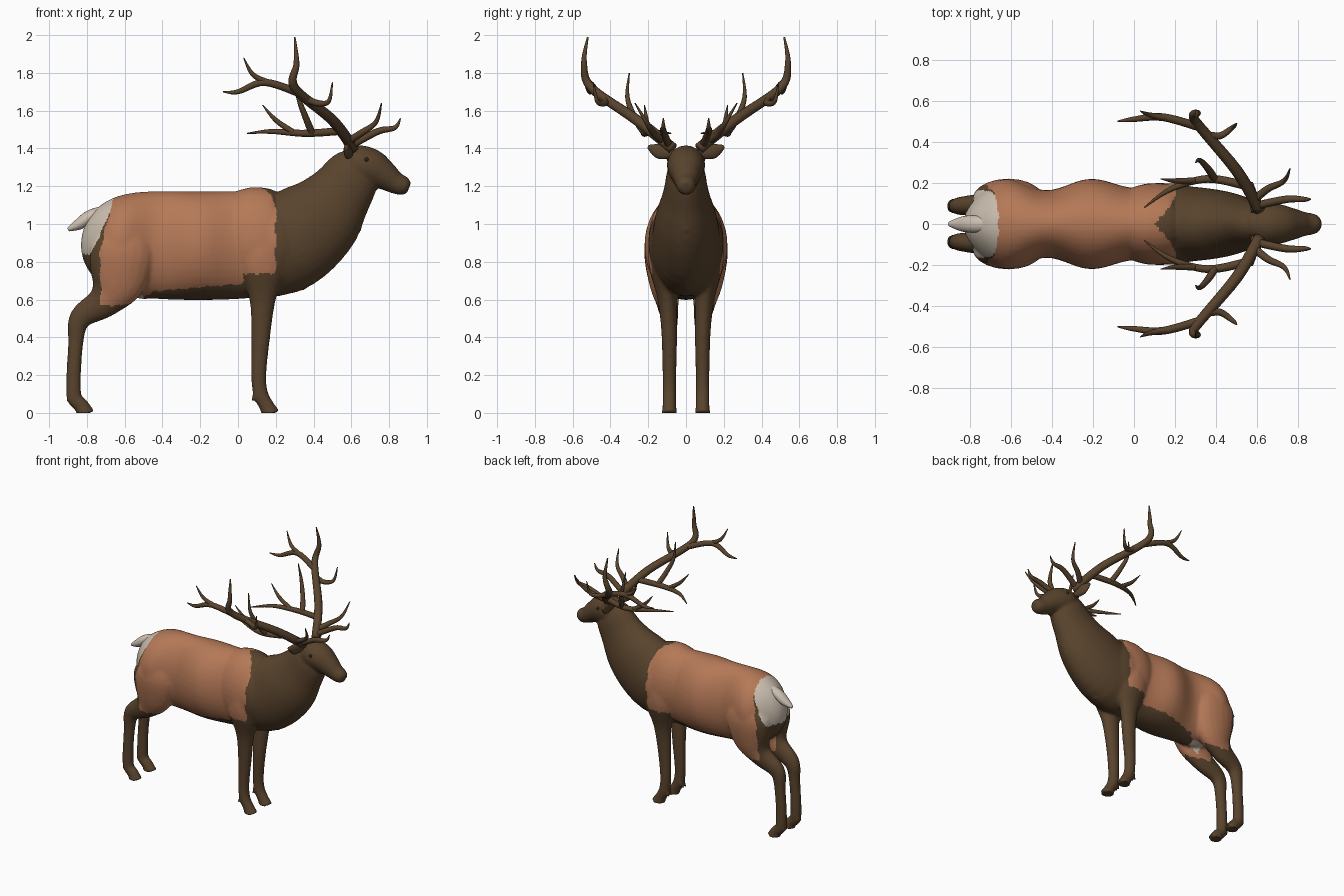
import bpy, bmesh, math
from mathutils import Vector

cube = bpy.data.objects.get("Cube")
if cube:
    bpy.data.objects.remove(cube)


def material(name, *rgb):
    mat = bpy.data.materials.new(name)
    mat.use_nodes = True
    mat.diffuse_color = (*rgb, 1)
    shader = mat.node_tree.nodes["Principled BSDF"]
    shader.inputs["Base Color"].default_value = (*rgb, 1)
    return mat


dark = material("dark_brown", .1, .057, .026)
tan = material("reddish_tan", .46, .19, .095)
cream = material("cream", .6, .52, .43)
black = material("eye_black", .03, .018, .01)


def clamp(value):
    return max(0, min(1, value))


def spline(points, steps):
    """Catmull-Rom curve through points of any dimension."""
    curve = []
    last = len(points) - 1
    for i in range(last):
        before, start, end, after = (points[max(0, min(last, i + k))] for k in (-1, 0, 1, 2))
        for step in range(steps):
            t = step / steps
            curve.append([q + t / 2 * (r - p + t * (2*p - 5*q + 4*r - s + t * (3*(q - r) + s - p)))
                          for p, q, r, s in zip(before, start, end, after)])
    return curve + [list(points[last])]


def tube(bm, points, side=1, axis=(0, 1, 0), segments=20, steps=5):
    """Loft of ellipses; each point holds x, y, z, half width, half height."""
    path = spline(points, steps)
    centres = [Vector((x, y * side, z)) for x, y, z, width, height in path]
    rings = []
    for i, centre in enumerate(centres):
        following = centres[min(i + 1, len(centres) - 1)]
        tangent = (following - centres[max(i - 1, 0)]).normalized()
        across = Vector(axis)
        across = (across - tangent * across.dot(tangent)).normalized()
        up = across.cross(tangent)
        width, height = (max(radius, .002) for radius in path[i][-2:])
        ring = []
        for k in range(segments):
            angle = math.tau * k / segments
            offset = across * width * math.cos(angle) + up * height * math.sin(angle)
            ring.append(bm.verts.new(centre + offset))
        rings.append(ring)
    for low, high in zip(rings, rings[1:]):
        for k in range(segments):
            bm.faces.new((low[k - 1], low[k], high[k], high[k - 1]))
    bm.faces.new(rings[0])
    bm.faces.new(rings[-1])


def finish(bm, name, *materials):
    bmesh.ops.recalc_face_normals(bm, faces=bm.faces[:])
    mesh = bpy.data.meshes.new(name)
    bm.to_mesh(mesh)
    bm.free()
    obj = bpy.data.objects.new(name, mesh)
    bpy.context.collection.objects.link(obj)
    for mat in materials:
        mesh.materials.append(mat)
    for face in mesh.polygons:
        face.use_smooth = True
    return obj


def midline(ratio, *points):
    """Sections on the centre plane, width set by a ratio of the height."""
    return [(x, 0, z, height * ratio, height) for x, z, height in points]


def limb(*points):
    """Leg sections: flatter where they are large, wider apart above the knee."""
    return [(x, .088 + .037 * clamp(3 * z - 1.5), z, .018 + .46 * depth, depth)
            for x, z, depth in points]


# Torso: barrel with swelling haunches, ribs and shoulders
bm = bmesh.new()
barrel = []
slices = 30
for i in range(slices + 1):
    u = -math.cos(math.pi * i / slices)
    x = .62 * u - .21
    swell = .195 + (.02 - .025 * x) * math.cos(math.tau * (x + .2) / .44)
    barrel.append((x, 0, .885 + .03 * u * u, swell * math.sqrt(max(0, 1 - u ** 6)),
                   .287 * math.sqrt(max(0, 1 - u ** 4))))
tube(bm, barrel, segments=40, steps=2)

# Neck and head
tube(bm, midline(.69, (-.1, .9, .2), (.06, .91, .285), (.24, .9, .27), (.42, 1.02, .235),
                 (.54, 1.16, .175), (.62, 1.28, .14), (.66, 1.32, .08)), segments=36)
tube(bm, midline(.98, (.55, 1.34, .06), (.62, 1.32, .1), (.7, 1.3, .1), (.77, 1.26, .08),
                 (.83, 1.22, .06), (.88, 1.2, .05), (.905, 1.19, .03)))

# Shaggy mane tufts down the throat
tufts = 9
for i in range(tufts):
    f = i / (tufts - 1)
    x, z = .65 - .31 * f * f, 1.1 - .41 * f
    tube(bm, midline(1, (x - .08, z + .08, .04), (x - .01, z, .035), (x + .01, z - .04, .01)))

# Groin sheath
tube(bm, midline(1, (-.6, .68, .04), (-.5, .64, .04), (-.44, .62, .01)))

# Legs with thighs, shoulders and hooves
hind_leg = limb((-.6, 1, .1), (-.61, .86, .17), (-.64, .7, .15), (-.71, .59, .09), (-.835, .5, .06),
                (-.86, .36, .04), (-.87, .1, .04), (-.83, .04, .04), (-.805, -.01, .05))
front_leg = limb((.1, 1, .1), (.13, .8, .13), (.13, .6, .07), (.12, .4, .05), (.11, .2, .04),
                 (.12, .1, .04), (.15, .04, .04), (.175, -.01, .05))
for side in (1, -1):
    for leg, heel in ((hind_leg, -.88), (front_leg, .1)):
        tube(bm, leg, side)
        for y in (.07, .1):
            tube(bm, [(heel, y, .11, .02, .02), (heel - .03, y, .06, .005, .005)], side, segments=8)

# Fuse the volumes into one skin
rough = finish(bm, "rough_body")
remesh = rough.modifiers.new("fuse", 'REMESH')
remesh.mode = 'VOXEL'
remesh.voxel_size = .0105
relax = rough.modifiers.new("relax", 'SMOOTH')
relax.iterations = 5
graph = bpy.context.evaluated_depsgraph_get()
fused = bpy.data.meshes.new_from_object(rough.evaluated_get(graph))
bpy.data.objects.remove(rough)
bm = bmesh.new()
bm.from_mesh(fused)
for vert in bm.verts:
    vert.co.z = max(vert.co.z, 0)
body = finish(bm, "body", dark, tan, cream)


def coat(centre):
    """Coat colour slot from position: 0 dark, 1 tan, 2 cream."""
    x, y, z = centre
    y = abs(y)
    ragged = .004 * math.sin(z * 50) + .003 * math.sin(y * 90 + x * 70)
    rump = z > .84 and y < .165 and x < ragged - .66 - .43 * max(0, 1.11 - z)
    groin = -.62 < x < -.5 and y < .05 and z < .7
    if rump or groin:
        return 2
    front = .1 + .1 * clamp(y / .12) if z > 1 else .2
    rear = -.73 + .06 * clamp(4 * (z - .85))
    if x > .03:
        belly = .74
    elif x > -.45:
        belly = .68 + .09 * x
    else:
        belly = max(.57, .84 + .45 * x)
    return int(rear < x - ragged < front and z - ragged > belly)


for face in body.data.polygons:
    face.material_index = coat(face.center)

# Tail
bm = bmesh.new()
tube(bm, midline(1.2, (-.7, 1.07, .03), (-.78, 1.04, .035), (-.84, 1, .03), (-.9, .97, .01)))
finish(bm, "tail", cream)

# Ears
bm = bmesh.new()
for side in (1, -1):
    tube(bm, [(.59, .06, 1.37, .02, .02), (.58, .14, 1.385, .04, .02), (.57, .2, 1.41, .01, .01)],
         side, axis=(0, 0, 1))
finish(bm, "ears", dark)

# Eyes
bm = bmesh.new()
for side in (1, -1):
    eye = bmesh.ops.create_uvsphere(bm, u_segments=12, v_segments=8, radius=.012)
    bmesh.ops.translate(bm, verts=eye["verts"], vec=(.68, .09 * side, 1.34))
finish(bm, "eyes", black)

# Antlers: a main beam on each side, with tines growing from it
bm = bmesh.new()


def tine(radius, *points):
    """Build a tapering pair of branches and return the path for others to start on."""
    last = len(points) - 1
    tapered = []
    for i, point in enumerate(points):
        r = radius * (1 - .85 * (i / last) ** 2)
        tapered.append((*point, r, r))
    for side in (1, -1):
        tube(bm, tapered, side, segments=12, steps=6)
    return spline(points, 6)


beam = tine(.03, (.61, .07, 1.4), (.5, .26, 1.55), (.3, .5, 1.72), (.31, .54, 1.85), (.3, .52, 1.99))
crown = tine(.021, beam[11], (.14, .52, 1.75), (0, .51, 1.7), (-.08, .5, 1.7))
tine(.016, crown[5], (.08, .53, 1.79), (.03, .55, 1.88))
tine(.019, beam[10], (.42, .43, 1.64), (.48, .47, 1.65), (.5, .49, 1.75))
middle = tine(.021, beam[4], (.36, .22, 1.48), (.18, .17, 1.49), (.05, .08, 1.48))
tine(.019, middle[5], (.36, .27, 1.56), (.32, .31, 1.67), (.3, .3, 1.8))
tine(.016, middle[8], (.2, .21, 1.55), (.13, .22, 1.63))
tine(.02, beam[1], (.74, .12, 1.49), (.83, .12, 1.51), (.86, .12, 1.56))
tine(.02, beam[2], (.65, .17, 1.48), (.73, .21, 1.54), (.76, .27, 1.64))
finish(bm, "antlers", dark)
